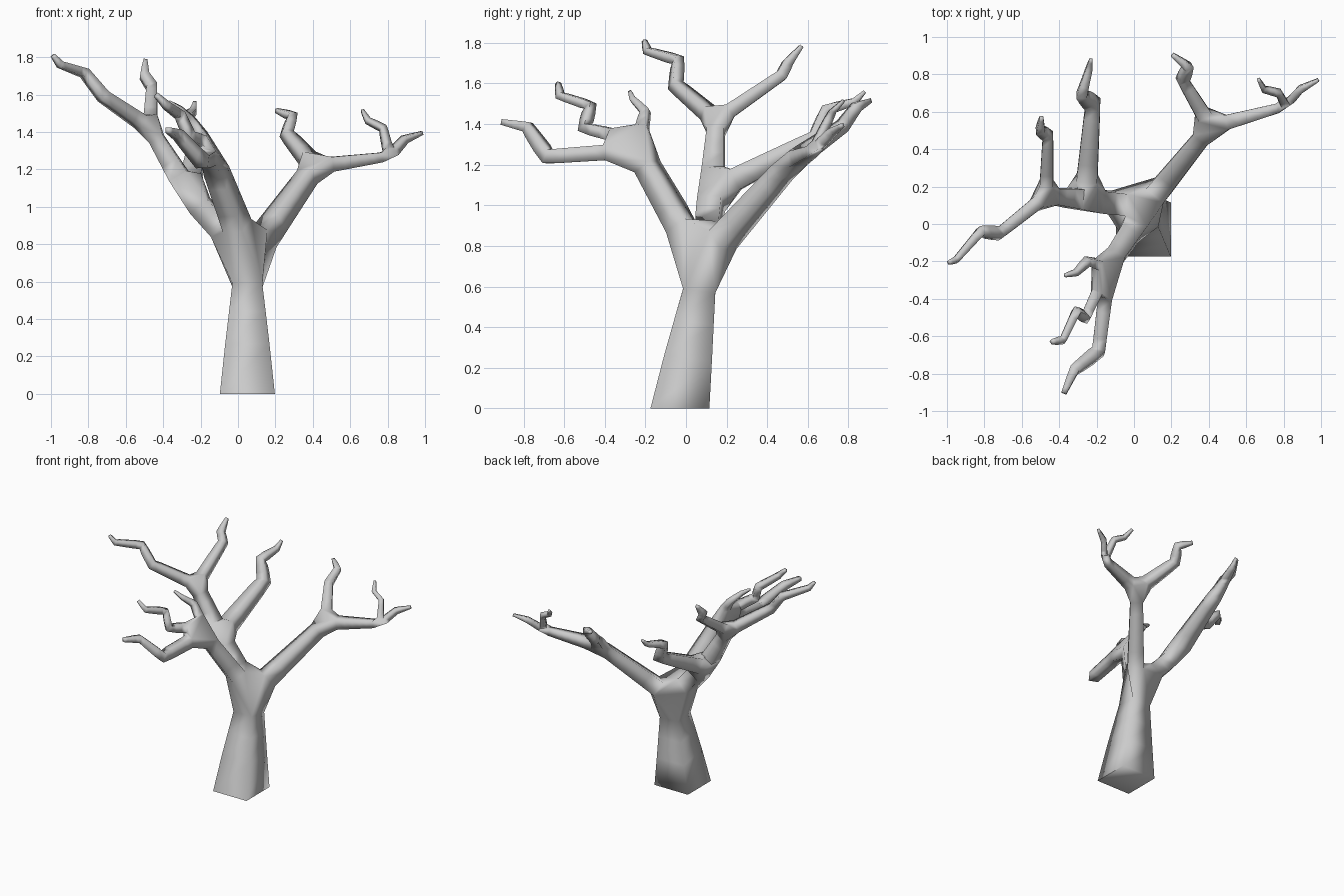
import bpy
import math

verts, edges, radii = [], [], []


def node(x, y, z, r):
    verts.append((x, y, z))
    radii.append(r)
    return len(verts) - 1


def limb(start, *points):
    """Chain of (x, y, z, radius) nodes growing from node index start; returns the last."""
    for p in points:
        n = node(*p)
        edges.append((start, n))
        start = n
    return start


# trunk up to the main fork
base = node(0.05, -0.03, 0.0, 0.147)
fork = limb(base, (0.05, 0.065, 0.58, 0.08), (0.055, 0.08, 0.72, 0.075))

# right rear bough with its twigs
right = limb(fork, (0.135, 0.18, 0.83, 0.06), (0.41, 0.52, 1.215, 0.044))
limb(right, (0.26, 0.77, 1.39, 0.03), (0.29, 0.84, 1.485, 0.024), (0.205, 0.905, 1.515, 0.011))
right_end = limb(right, (0.81, 0.63, 1.27, 0.024))
limb(right_end, (0.775, 0.70, 1.42, 0.018), (0.695, 0.72, 1.46, 0.015), (0.665, 0.775, 1.515, 0.008))
limb(right_end, (0.89, 0.72, 1.36, 0.02), (0.985, 0.77, 1.395, 0.009))

# left bough with its twigs
left = limb(fork, (-0.09, 0.11, 0.88, 0.06), (-0.26, 0.13, 1.07, 0.06))
limb(left, (-0.22, 0.64, 1.33, 0.04), (-0.28, 0.69, 1.47, 0.028),
     (-0.24, 0.83, 1.51, 0.018), (-0.23, 0.88, 1.56, 0.008))
left_end = limb(left, (-0.47, 0.15, 1.42, 0.038))
limb(left_end, (-0.46, 0.47, 1.64, 0.028), (-0.50, 0.50, 1.70, 0.025), (-0.495, 0.57, 1.785, 0.01))
limb(left_end, (-0.72, -0.05, 1.59, 0.03), (-0.82, -0.04, 1.715, 0.025),
     (-0.95, -0.19, 1.76, 0.018), (-0.99, -0.205, 1.81, 0.01))

# front bough with its twigs
front = limb(fork, (-0.005, -0.025, 0.90, 0.06), (-0.115, -0.19, 1.19, 0.052), (-0.14, -0.24, 1.29, 0.045))
limb(front, (-0.195, -0.215, 1.385, 0.027), (-0.25, -0.20, 1.46, 0.022),
     (-0.31, -0.26, 1.52, 0.015), (-0.37, -0.275, 1.56, 0.008))
limb(front, (-0.20, -0.37, 1.35, 0.03), (-0.26, -0.50, 1.38, 0.026), (-0.31, -0.47, 1.49, 0.023),
     (-0.38, -0.62, 1.54, 0.019), (-0.44, -0.63, 1.60, 0.011))
limb(front, (-0.155, -0.40, 1.26, 0.038), (-0.19, -0.68, 1.24, 0.035),
     (-0.32, -0.78, 1.385, 0.026), (-0.375, -0.905, 1.41, 0.014))

# skin the skeleton into one square-section surface
mesh = bpy.data.meshes.new("bare_tree")
mesh.from_pydata(verts, edges, [])
tree = bpy.data.objects.new("bare_tree", mesh)
bpy.context.collection.objects.link(tree)
bpy.context.view_layer.objects.active = tree
tree.select_set(True)
tree.modifiers.new("Skin", 'SKIN')
for i, r in enumerate(radii):
    s = mesh.skin_vertices[0].data[i]
    s.radius = (r, r)
    s.use_root = i == 0
    s.use_loose = i in (fork, front)   # hull these forks straight to their rings
bpy.context.view_layer.update()
bpy.ops.object.modifier_apply(modifier="Skin")

# flatten the foot onto the ground
for v in tree.data.vertices:
    if v.co.z < 0.04:
        v.co.z = 0.0

bpy.ops.object.shade_smooth_by_angle(angle=math.radians(95))
